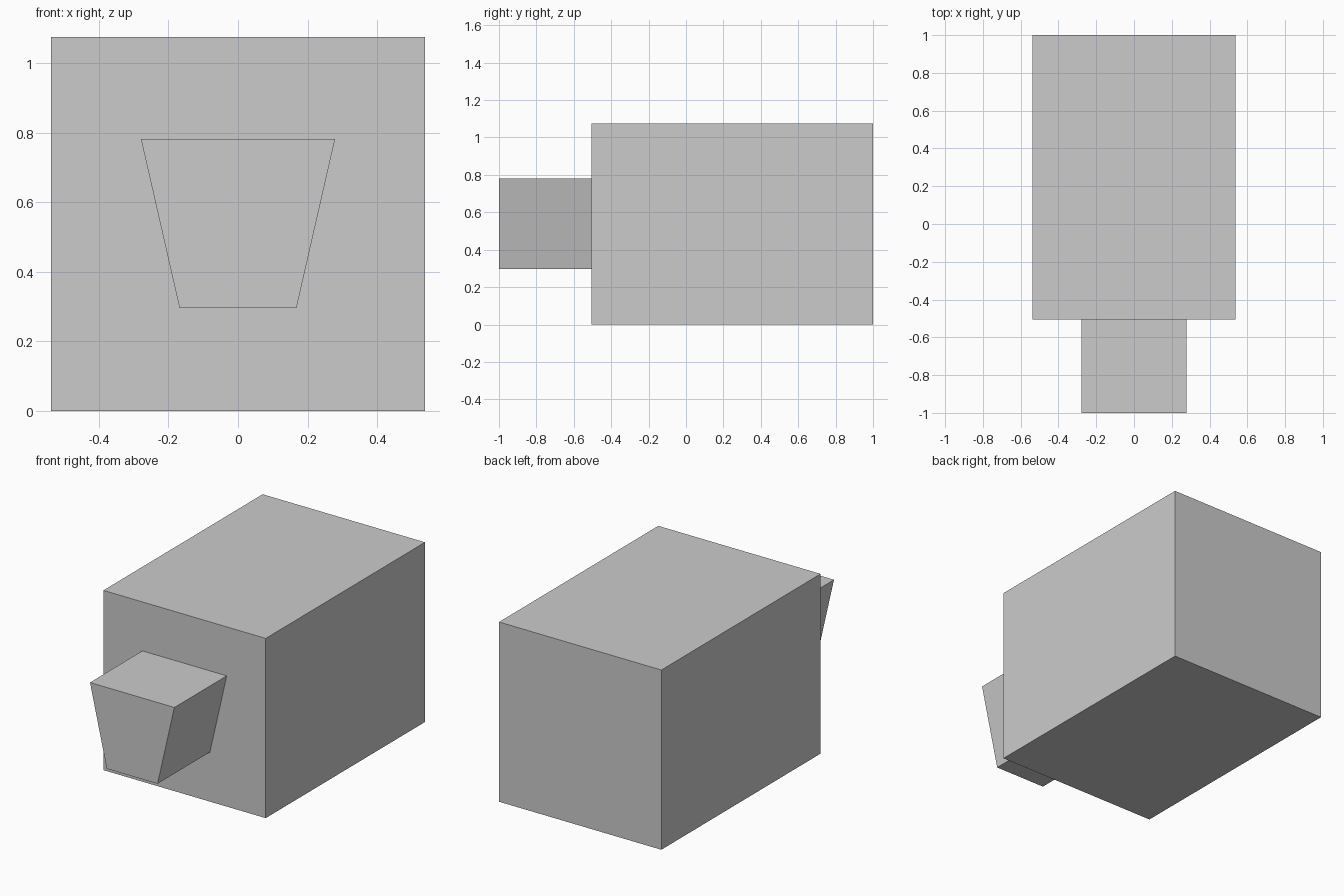
import bpy

# Remove the default object
cube = bpy.data.objects.get("Cube")
if cube:
    bpy.data.objects.remove(cube, do_unlink=True)

# Single plain colour
grey = bpy.data.materials.new("plain_grey")
grey.use_nodes = True
colour = (0.6, 0.6, 0.6, 1.0)
grey.diffuse_color = colour
grey.node_tree.nodes["Principled BSDF"].inputs["Base Color"].default_value = colour


def prism(name, bottom_half, top_half, z_low, z_high, y_front, y_back):
    """Extrude a symmetrical trapezoid profile along y."""
    profile = [(-bottom_half, z_low), (bottom_half, z_low),
               (top_half, z_high), (-top_half, z_high)]
    n = len(profile)
    verts = [(x, y, z) for y in (y_front, y_back) for x, z in profile]
    sides = [(i, i + n, (i + 1) % n + n, (i + 1) % n) for i in range(n)]
    sides = [tuple(reversed(f)) for f in sides]
    caps = [tuple(range(n)), tuple(reversed(range(n, 2 * n)))]
    mesh = bpy.data.meshes.new(name)
    mesh.from_pydata(verts, [], caps + sides)
    mesh.materials.append(grey)
    mesh.update()
    obj = bpy.data.objects.new(name, mesh)
    bpy.context.collection.objects.link(obj)
    return obj


# Large square body
prism("main_body", 0.537, 0.537, 0.0, 1.075, -0.505, 1.0)

# Tapered block projecting from the front
prism("front_block", 0.168, 0.279, 0.296, 0.782, -1.0, -0.505)
